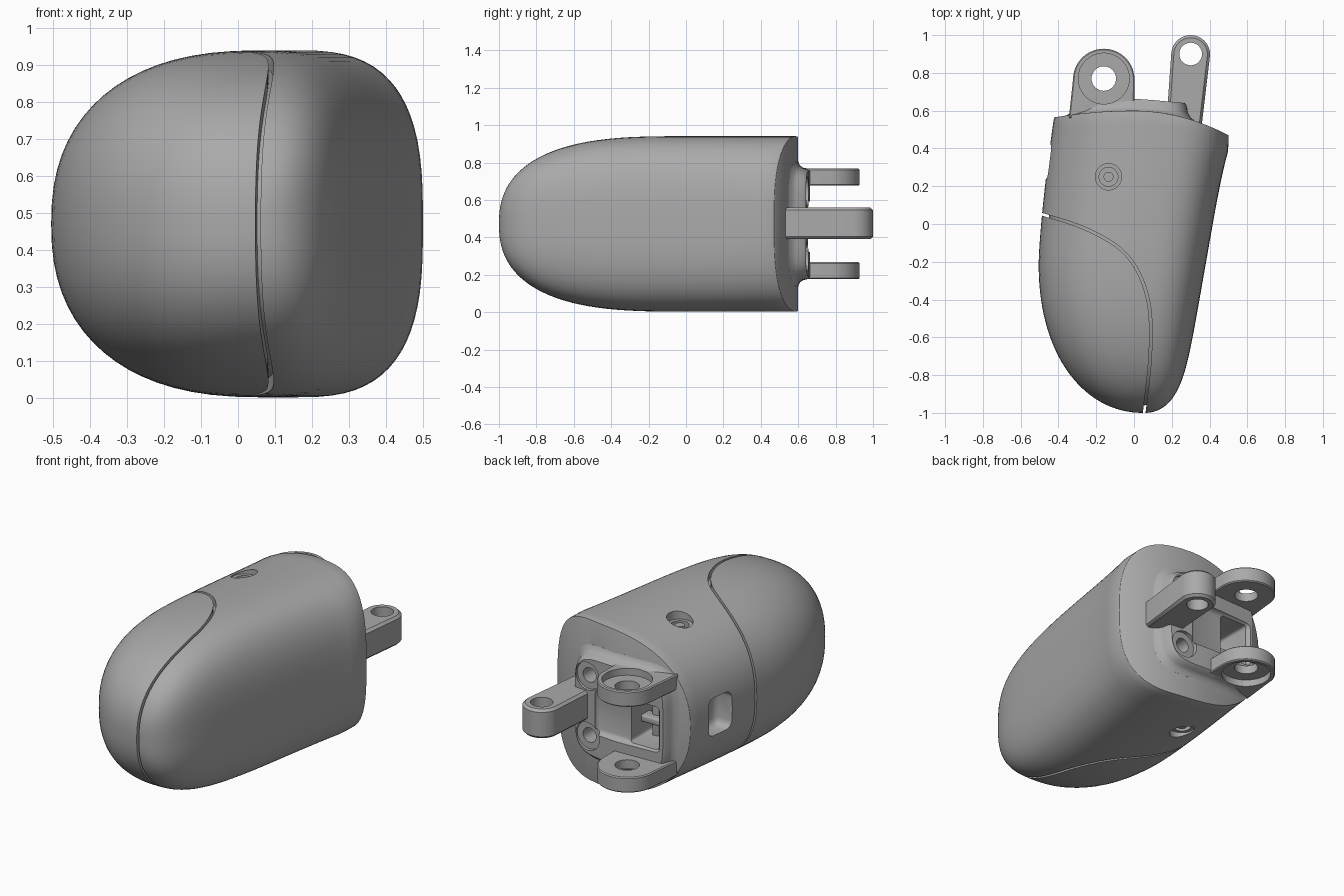
import bpy, bmesh, math
from mathutils import Vector, Matrix

if bpy.data.objects.get("Cube"):
    bpy.data.objects.remove(bpy.data.objects["Cube"])

MID = 0.472   # height of the symmetry plane
grey = bpy.data.materials.new("plain grey")
grey.use_nodes = True
grey.diffuse_color = (0.4, 0.4, 0.4, 1)
grey.node_tree.nodes["Principled BSDF"].inputs["Base Color"].default_value = (0.4, 0.4, 0.4, 1)


def finish(bm, name):
    bmesh.ops.recalc_face_normals(bm, faces=bm.faces)
    me = bpy.data.meshes.new(name)
    bm.to_mesh(me)
    bm.free()
    me.materials.append(grey)
    ob = bpy.data.objects.new(name, me)
    bpy.context.collection.objects.link(ob)
    return ob


def activate(ob):
    bpy.ops.object.select_all(action='DESELECT')
    ob.select_set(True)
    bpy.context.view_layer.objects.active = ob


def boolean(ob, cutter, op='DIFFERENCE'):
    m = ob.modifiers.new("cut", 'BOOLEAN')
    m.operation, m.solver, m.object = op, 'EXACT', cutter
    activate(ob)
    bpy.ops.object.modifier_apply(modifier=m.name)
    bpy.data.objects.remove(cutter)


def bevel(ob, width, segments=2, angle=40):
    m = ob.modifiers.new("bevel", 'BEVEL')
    m.width, m.segments, m.angle_limit = width, segments, math.radians(angle)
    activate(ob)
    bpy.ops.object.modifier_apply(modifier=m.name)


def prism(name, pts, z0, z1):
    bm = bmesh.new()
    low = [bm.verts.new((x, y, z0)) for x, y in pts]
    top = [bm.verts.new((x, y, z1)) for x, y in pts]
    n = len(pts)
    bm.faces.new(low)
    bm.faces.new(top)
    for i in range(n):
        j = (i + 1) % n
        bm.faces.new((low[i], low[j], top[j], top[i]))
    return finish(bm, name)


def box(name, lo, hi, round_):
    ob = prism(name, [(lo[0], lo[1]), (hi[0], lo[1]), (hi[0], hi[1]), (lo[0], hi[1])], lo[2], hi[2])
    bevel(ob, round_, 3)
    return ob


def cylinder(name, centre, r, depth, axis='Z', r2=None):
    bm = bmesh.new()
    bmesh.ops.create_cone(bm, cap_ends=True, segments=32, radius1=r,
                          radius2=r if r2 is None else r2, depth=depth)
    if axis == 'Y':
        bm.transform(Matrix.Rotation(math.radians(-90), 4, 'X'))
    bm.transform(Matrix.Translation(centre))
    return finish(bm, name)


def power(v, e):
    return math.copysign(abs(v) ** e, v)


def dome(u, p, q):
    return max(0.0, 1 - max(0.0, u) ** p) ** (1 / q)


def back(x):
    return 0.6 - (0.52 if x > 0 else 0.2) * x * x


def bridge(bm, loops):
    n = len(loops[0])
    for a, b in zip(loops, loops[1:]):
        for i in range(n):
            j = (i + 1) % n
            bm.faces.new((a[i], a[j], b[j], b[i]))
    # curved rear wall joined from top to bottom
    end = loops[-1]
    for i in range(n // 2):
        quad = [end[i], end[i + 1], end[n - i - 1], end[(n - i) % n]]
        bm.faces.new(list(dict.fromkeys(quad)))


# Rounded casing: half sections lofted along y, squarer on the +x side
def casing(name, y_end, rings=44, n=72):
    bm = bmesh.new()
    loops = []
    for k in range(1, rings + 1):
        y = -1 + (1 + y_end) * (k / rings) ** 2
        h = 0.469 * dome(-y, 3, 2.4)
        xl = 0.05 - 0.555 * dome((-y - 0.2) / 0.8, 2.2, 2.1) + 0.109 * max(0, y + 0.2) ** 1.3
        xr = 0.05 + min(0.45, 0.367 + 0.176 * y) * dome(-y, 9, 2.3)
        c = xl + 0.62 * (xr - xl)
        w = max(0, y / 0.6) ** 2
        loop = []
        for i in range(n):
            a = 2 * math.pi * i / n
            side, e = (xr - c, 2 / 2.9) if math.cos(a) > 0 else (c - xl, 2 / 2.33)
            x = c + side * power(math.cos(a), e)
            z = MID + h * power(math.sin(a), e)
            loop.append(bm.verts.new((x, y + w * (back(x) - 0.6), z)))
        loops.append(loop)
    tip = bm.verts.new((0.05, -1, MID))
    for i in range(n):
        bm.faces.new((tip, loops[0][i], loops[0][(i + 1) % n]))
    bridge(bm, loops)
    return finish(bm, name)


# Parting line between the fingertip pad and the main shell
knots = [Vector(p) for p in ((-.9, .14), (-.7, .11), (-.49, .045), (-.3, -.015), (-.15, -.087), (-.05, -.163),
                             (.02, -.265), (.067, -.4), (.082, -.55), (.075, -.75), (.047, -1), (.03, -1.15), (.02, -1.3))]
line = []
for a, b, c, d in zip(knots, knots[1:], knots[2:], knots[3:]):
    for s in range(6):
        t = s / 6
        line.append(0.5 * (2 * b + (c - a) * t + (2 * a - 5 * b + 4 * c - d) * t * t
                           + (3 * b - a - 3 * c + d) * t ** 3))
line.append(knots[-2])


def parting_cutter(offset):
    pts = []
    for i, p in enumerate(line):
        t = (line[min(i + 1, len(line) - 1)] - line[max(i - 1, 0)]).normalized()
        pts.append(p + Vector((-t.y, t.x)) * offset)
    return prism("parting_cutter", pts + [Vector((-0.72, -1.16))], -0.2, 1.2)


shell = casing("main_shell", 0.6)
bevel(shell, 0.012, 2, 55)
pad = casing("fingertip_pad", 0.6)
boolean(shell, parting_cutter(0.014))
boolean(pad, parting_cutter(0), 'INTERSECT')

# Core that closes the bottom of the parting groove
core = casing("inner_core", 0.1)
pivot = Vector((-0.03, -0.2, MID))
core.data.transform(Matrix.Translation(pivot) @ Matrix.Diagonal((0.92, 0.95, 0.92, 1))
                    @ Matrix.Translation(-pivot))

# Rear mounting plate: rounded square with a flared foot
bm = bmesh.new()
layers = []
for spread, rise in ((0.045, -0.2), (0.04, 0.0), (0.018, 0.14), (0.006, 0.4), (0, 0.8), (-0.012, 1)):
    ring = []
    for i in range(64):
        a = 2 * math.pi * i / 64
        x = -0.02 + (0.3 + spread) * power(math.cos(a), 0.4)
        z = MID + (0.295 + spread) * power(math.sin(a), 0.4)
        top = 0.665 - (0.09 if x > 0 else 0.04) * abs(x)
        ring.append(bm.verts.new((x, back(x) + rise * (top - back(x)), z)))
    layers.append(ring)
bridge(bm, layers)
bm.faces.new(layers[0])
plate = finish(bm, "mounting_plate")
boolean(plate, box("valley_cutter", (-.29, .632, MID - .15), (.13, .9, MID + .12), 0.03))

# Square pocket and screw holes cut into plate and shell
for part in (plate, shell):
    boolean(part, box("pocket_cutter", (-.27, .38, MID - .14), (-.09, .9, MID + .11), 0.015))
    for s in (-1, 1):
        boolean(part, cylinder("screw_cutter", (.18, .6, MID + s * .175), .042, .2, 'Y'))
for s in (-1, 1):
    boolean(plate, cylinder("sink_cutter", (.18, .68, MID + s * .175), .08, .1, 'Y'))
pocket_bar = box("pocket_bar", (-.28, .46, MID - .06), (-.08, .54, MID - .02), 0.01)
pocket_post = box("pocket_post", (-.17, .44, MID - .15), (-.13, .5, MID + .12), 0.01)

# Side window
boolean(shell, box("window_cutter", (-.7, .24, MID - .11), (-.36, .42, MID + .11), 0.04))

# Top and bottom fastener wells
pins = []
for s, label in ((1, "top"), (-1, "bottom")):
    z = MID + s * 0.467
    boolean(shell, cylinder("well_cutter", (-.135, .25, z), .07, .12))
    boolean(shell, cylinder("well_cutter", (-.135, .25, z), .05, .26))
    pins.append(cylinder(label + "_pin", (-.135, .25, z - s * .11), .026, .1))


# Hinge lugs: rounded tab outlines extruded upward
def tab(name, cx, cy, r, base, z0, z1, edge):
    arc = [(cx + r * math.cos(math.pi * i / 20), cy + r * math.sin(math.pi * i / 20)) for i in range(21)]
    ob = prism(name, arc + base, z0, z1)
    bevel(ob, edge, 1, 50)
    return ob


ears = []
for s, label in ((1, "upper"), (-1, "lower")):
    z = MID + s * 0.25
    ear = tab(label + "_ear", -.16, .765, .163, [(-.345, .56), (.0, .56)], z - .045, z + .045, 0.006)
    for part in (ear, plate):
        boolean(part, cylinder("ear_recess", (-.16, .77, z + s * .055), .135, .1))
    boolean(ear, cylinder("ear_hole", (-.16, .77, z), .065, .3))
    ears.append(ear)

arm = tab("hinge_arm", .3, .897, .103, [(.165, .45), (.35, .45)], MID - .082, MID + .088, 0.014)
boolean(arm, cylinder("arm_hole", (.3, .9, MID), .06, .4))

for ob in [shell, pad, core, plate, pocket_bar, pocket_post, arm] + ears + pins:
    activate(ob)
    bpy.ops.object.shade_smooth_by_angle(angle=math.radians(35))
